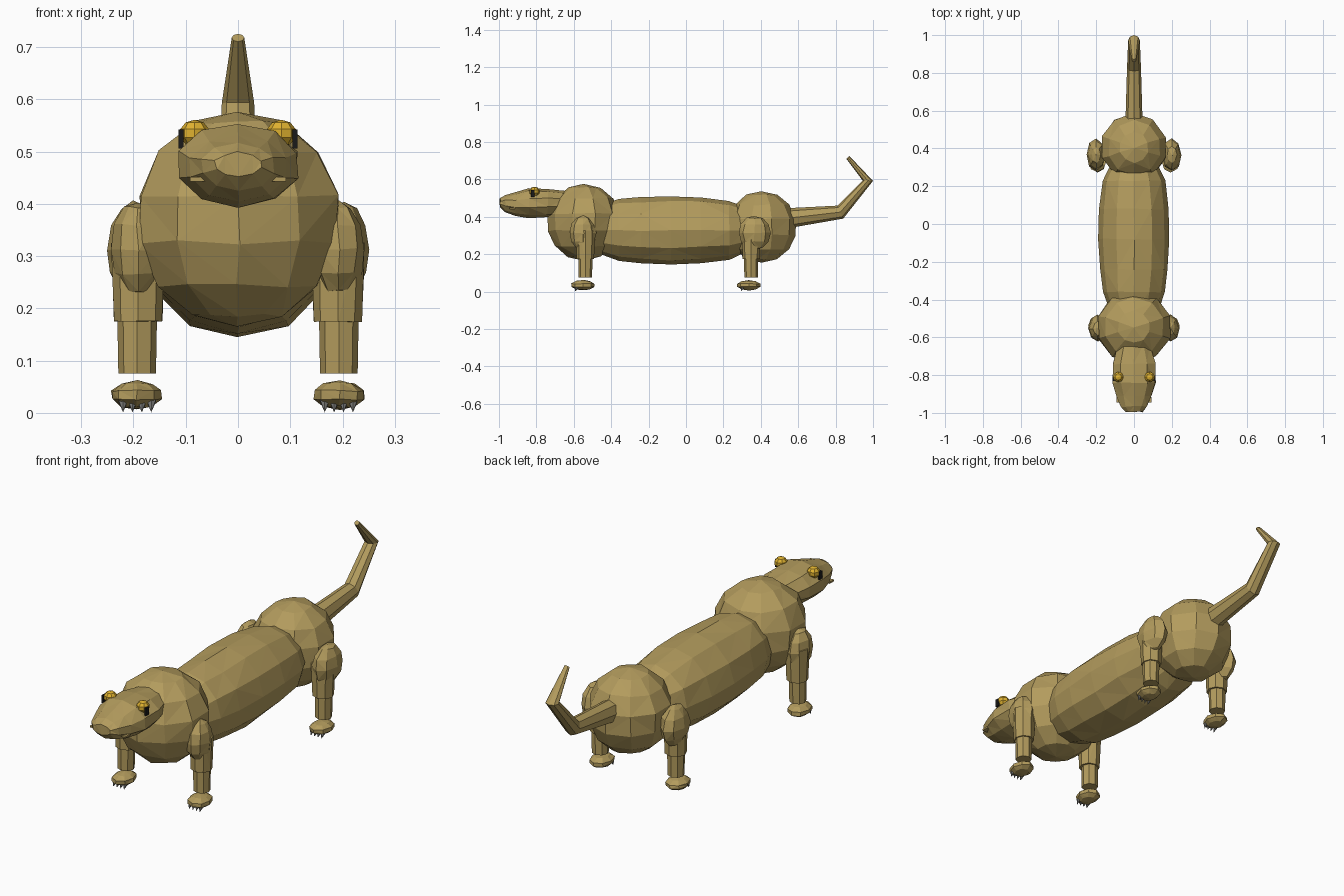
import bpy, bmesh, math, random
from mathutils import Matrix, Vector

random.seed(4)
cube = bpy.data.objects.get("Cube")
if cube:
    bpy.data.objects.remove(cube, do_unlink=True)


def material(name, rgb, rough=0.8):
    m = bpy.data.materials.new(name)
    m.use_nodes = True
    m.diffuse_color = (*rgb, 1)
    bsdf = m.node_tree.nodes["Principled BSDF"]
    bsdf.inputs["Base Color"].default_value = (*rgb, 1)
    bsdf.inputs["Roughness"].default_value = rough
    return m


HIDE = material("tan hide", (0.45, 0.33, 0.11))
AMBER = material("amber eye", (0.75, 0.45, 0.03))
BLACK = material("black pupil", (0.01, 0.01, 0.01))
CLAW = material("grey claw", (0.2, 0.2, 0.19))


def finish(bm, name, mat, jitter=0.0):
    """Roughen slightly, triangulate bent faces and link as a flat-shaded object."""
    for v in bm.verts:
        v.co += Vector([random.uniform(-jitter, jitter) for _ in range(3)])
    bmesh.ops.recalc_face_normals(bm, faces=bm.faces)
    if jitter:
        bmesh.ops.triangulate(bm, faces=bm.faces)
    me = bpy.data.meshes.new(name)
    bm.to_mesh(me)
    bm.free()
    me.materials.append(mat)
    ob = bpy.data.objects.new(name, me)
    bpy.context.collection.objects.link(ob)
    return ob


def ball(name, centre, radii, mat=HIDE, segments=10, rings=7, jitter=0.004):
    bm = bmesh.new()
    mx = Matrix.Translation(centre) @ Matrix.Diagonal((*radii, 1))
    bmesh.ops.create_uvsphere(bm, u_segments=segments, v_segments=rings, radius=1, matrix=mx)
    return finish(bm, name, mat, jitter)


def loft(name, sections, sides, jitter=0.0):
    """Skin rings along y; each is (y, z, half width, half height, tilt in degrees)."""
    bm = bmesh.new()
    rings = []
    for y, z, w, h, tilt in sections:
        t = math.radians(tilt)
        ring = []
        for i in range(sides):
            a = math.tau * i / sides
            up = h * math.cos(a)
            ring.append(bm.verts.new((w * math.sin(a), y - up * math.sin(t), z + up * math.cos(t))))
        rings.append(ring)
    for r, s in zip(rings, rings[1:]):
        for i in range(sides):
            j = (i + 1) % sides
            bm.faces.new((r[i], r[j], s[j], s[i]))
    bm.faces.new(rings[0])
    bm.faces.new(rings[-1])
    return finish(bm, name, HIDE, jitter)


def cone(name, centre, r_low, r_top, height, sides, mat=HIDE, tilt=0, jitter=0.0):
    bm = bmesh.new()
    mx = Matrix.Translation(centre) @ Matrix.Rotation(math.radians(tilt), 4, "X")
    bmesh.ops.create_cone(bm, cap_ends=True, segments=sides, radius1=r_low, radius2=r_top,
                          depth=height, matrix=mx)
    return finish(bm, name, mat, jitter)


def box(name, centre, size, mat):
    bm = bmesh.new()
    bmesh.ops.create_cube(bm, size=1, matrix=Matrix.Translation(centre) @ Matrix.Diagonal((*size, 1)))
    return finish(bm, name, mat)


# Trunk
ball("shoulders", (0, -0.545, 0.372), (0.203, 0.197, 0.205))
ball("hips", (0, 0.405, 0.345), (0.18, 0.185, 0.19))
loft("body", [(-0.46, 0.33, 0.13, 0.13, 0), (-0.36, 0.328, 0.165, 0.165, 0),
              (-0.24, 0.327, 0.18, 0.176, 0), (-0.08, 0.326, 0.188, 0.182, 0),
              (0.08, 0.327, 0.184, 0.178, 0), (0.23, 0.328, 0.165, 0.158, 0),
              (0.32, 0.33, 0.12, 0.12, 0)], 12, 0.003)

# Head
loft("head", [(-0.64, 0.475, 0.09, 0.06, 0), (-0.74, 0.475, 0.118, 0.076, 0),
              (-0.84, 0.474, 0.12, 0.08, 0), (-0.91, 0.47, 0.098, 0.063, 0),
              (-0.965, 0.472, 0.073, 0.046, 0), (-0.995, 0.475, 0.045, 0.024, 0)], 10, 0.003)

# Tail, bent twice
loft("tail", [(0.52, 0.39, 0.046, 0.055, 6), (0.825, 0.425, 0.037, 0.038, 24),
              (0.972, 0.593, 0.031, 0.028, 88), (0.865, 0.718, 0.012, 0.011, 133)], 8)

for side, s in (("left", 1), ("right", -1)):
    # Face details
    ball(side + "_eye", (s * 0.083, -0.81, 0.535), (0.029, 0.029, 0.026), AMBER, 8, 5, 0)
    box(side + "_pupil", (s * 0.109, -0.82, 0.524), (0.009, 0.02, 0.036), BLACK)
    box(side + "_mouth_corner", (s * 0.072, -0.93, 0.447), (0.04, 0.03, 0.008), HIDE)

    # Legs: haunch muscle, thigh, shin, foot and claws
    for end, y, x, ry, lean in (("front", -0.538, 0.192, 0.072, -0.014),
                                ("rear", 0.348, 0.2, 0.085, 0.018)):
        leg = f"{end}_{side}_"
        ball(leg + "haunch", (s * x, y + lean, 0.313), (0.05, ry, 0.092), HIDE, 8, 6, 0.003)
        cone(leg + "thigh", (s * 0.191, y, 0.25), 0.046, 0.052, 0.15, 8, jitter=0.001)
        cone(leg + "shin", (s * 0.193, y, 0.13), 0.036, 0.038, 0.11, 8)
        ball(leg + "foot", (s * 0.194, y - 0.013, 0.034), (0.05, 0.064, 0.027), HIDE, 8, 5, 0.002)
        for i in range(4):
            cone(f"{leg}claw_{i + 1}", (s * (0.166 + 0.018 * i), y - 0.05, 0.012),
                 0, 0.01, 0.024, 6, CLAW, tilt=-25)
